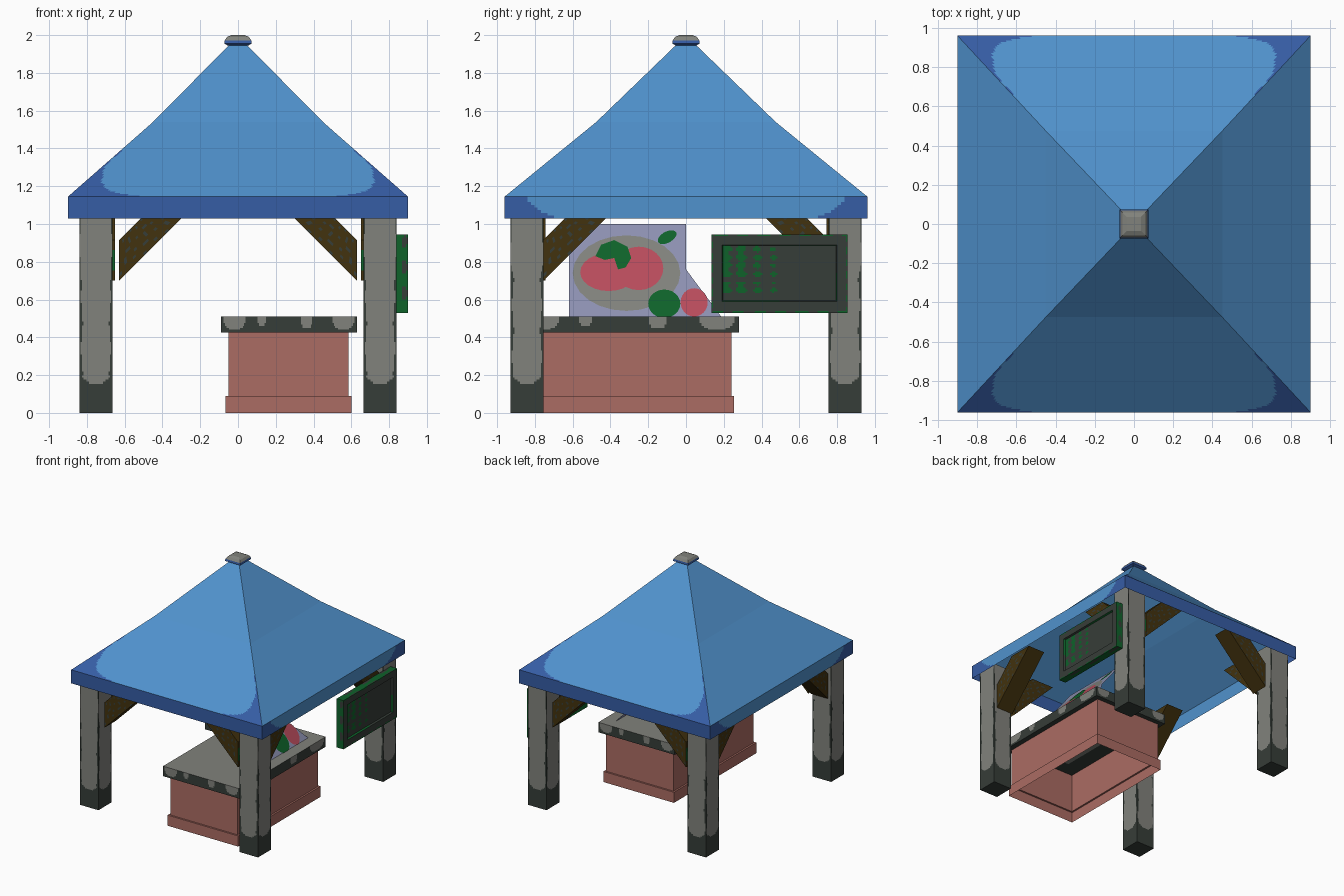
import bpy, bmesh, math
from mathutils import Vector

if "Cube" in bpy.data.objects:
    bpy.data.objects.remove(bpy.data.objects["Cube"])


def material(name, r, g, b):
    lin = [((c / 255 + 0.055) / 1.055) ** 2.4 for c in (r, g, b)]
    m = bpy.data.materials.new(name)
    m.diffuse_color = (*lin, 1)
    m.use_nodes = True
    m.node_tree.nodes["Principled BSDF"].inputs["Base Color"].default_value = m.diffuse_color
    return m


LIGHT_BLUE = material("light blue canvas", 80, 146, 205)
DARK_BLUE = material("dark blue trim", 54, 93, 165)
GRAY = material("light gray", 129, 130, 124)
DARK = material("dark gray", 54, 61, 56)
BROWN = material("dark brown wood", 66, 50, 14)
BRICK = material("brick red", 171, 108, 99)
GREEN = material("leaf green", 14, 98, 42)
RED = material("fruit red", 184, 76, 92)
LILAC = material("pale lilac", 141, 145, 178)


def finish(name, bm, mats):
    bmesh.ops.remove_doubles(bm, verts=bm.verts, dist=0.0001)
    bmesh.ops.recalc_face_normals(bm, faces=bm.faces)
    me = bpy.data.meshes.new(name)
    bm.to_mesh(me)
    bm.free()
    for m in mats:
        me.materials.append(m)
    ob = bpy.data.objects.new(name, me)
    bpy.context.collection.objects.link(ob)
    return ob


def grid(bm, a, b, c, d, nu, nv, rule):
    """Split quad a-b-c-d into cells; rule(u, v, centre) gives the material slot."""
    a, b, c, d = map(Vector, (a, b, c, d))
    at = lambda u, v: a.lerp(b, u).lerp(d.lerp(c, u), v)
    vs = [[bm.verts.new(at(i / nu, j / nv)) for i in range(nu + 1)] for j in range(nv + 1)]
    for j in range(nv):
        for i in range(nu):
            f = bm.faces.new((vs[j][i], vs[j][i + 1], vs[j + 1][i + 1], vs[j + 1][i]))
            u, v = (i + .5) / nu, (j + .5) / nv
            f.material_index = rule(u, v, at(u, v))


def ring(x0, x1, y0, y1, z):
    return [(x0, y0, z), (x1, y0, z), (x1, y1, z), (x0, y1, z)]


def walls(bm, low, high, nu, nv, rule):
    """Four sides between two four-point outlines."""
    for i in range(4):
        j = (i + 1) % 4
        grid(bm, low[i], low[j], high[j], high[i], nu, nv,
             lambda u, v, p, i=i: rule(i, u, v, p))


def cap_face(bm, pts, slot=0):
    bm.faces.new([bm.verts.new(p) for p in pts]).material_index = slot


# Roof: open shell with flared slopes, darker corners and trim
def sym(x, y, z):
    return ring(-x, x, -y, y, z)


def slope_rule(i, u, v, p):
    d = 0.96 - abs(p.y)
    if i % 2 or d > 0.3:
        return 0
    edge = 0.72 - 0.25 * math.exp(-d / 0.02) - 4 * max(0, d - 0.13) ** 2
    return int(abs(p.x) > edge)


def band_rule(i, u, v, p):
    if i % 2 == 0:
        return 1
    return int(abs(p.y) > 0.84 - 0.16 * (1 - v) ** 2)


bm = bmesh.new()
eave, mid, peak = sym(.9, .96, 1.145), sym(.45, .475, 1.54), sym(.04, .045, 1.955)
walls(bm, sym(.9, .96, 1.03), eave, 110, 8, band_rule)
walls(bm, eave, mid, 110, 60, slope_rule)
walls(bm, mid, peak, 1, 1, lambda *a: 0)
finish("canopy_roof", bm, [LIGHT_BLUE, DARK_BLUE])

# Roof cap
bm = bmesh.new()
levels = [(.055, 1.945), (.073, 1.955), (.07, 1.972), (.058, 1.99), (.036, 2.0)]
for k in range(4):
    (h0, z0), (h1, z1) = levels[k], levels[k + 1]
    walls(bm, sym(h0, h0, z0), sym(h1, h1, z1), 1, 1, lambda *a, k=k: int(k < 2))
cap_face(bm, sym(.055, .055, 1.945), 1)
cap_face(bm, sym(.036, .036, 2.0), 0)
finish("roof_cap", bm, [GRAY, DARK_BLUE])


# Posts with dark feet and worn dark edges
def post_rule(i, u, v, p):
    w = abs(2 * u - 1)
    foot = 0.155 + 0.07 * w ** 3
    worn = p.z < 0.70 + 0.05 * math.sin(i * 2)
    return int(p.z < foot or w > (0.84 if worn else 0.95) + 0.05 * math.sin(p.z * 23 + i))


# Braces: brown with gray flecks, green-tinged lower ends
def fleck(u, v, p):
    return int(math.sin(u * 31 + v * 5) * math.sin(v * 17 - u * 8) > .62)


def brace(name, point, t0, t1):
    prof = [(0, .70), (.40, 1.10), (.185, 1.10), (0, .915)]
    sides = [[point(a, t, z) for a, z in prof] for t in (t0, t1)]
    bm = bmesh.new()
    walls(bm, *sides, 8, 1, lambda i, u, v, p: 2 if i == 3 and .2 < u < .8 else 0)
    for s in sides:
        grid(bm, *s, 24, 12, fleck)
    finish(name, bm, [BROWN, DARK, GREEN])


for sx in (-1, 1):
    for sy in (-1, 1):
        tag = ("left", "right")[sx > 0] + "_" + ("front", "back")[sy > 0]
        px, py = sx * .752, sy * .842
        foot = ring(px - .088, px + .088, py - .088, py + .088, 0)
        top = ring(px - .088, px + .088, py - .088, py + .088, 1.1)
        bm = bmesh.new()
        walls(bm, foot, top, 24, 100, post_rule)
        cap_face(bm, foot, 1)
        cap_face(bm, top, 0)
        finish(tag + "_post", bm, [GRAY, DARK])
        brace(tag + "_brace_x", lambda a, t, z: (sx * (.63 - a), sy * t, z), .745, .90)
        brace(tag + "_brace_y", lambda a, t, z: (sx * t, sy * (.755 - a), z), .65, .81)

# Counter: hollow brick body with plinth, open underneath
bm = bmesh.new()
r1 = ring(-.065, .60, -.855, .255, 0)
r2 = ring(-.065, .60, -.855, .255, .09)
r3 = ring(-.05, .585, -.84, .24, .09)
r4 = ring(-.05, .585, -.84, .24, .43)
for lo, hi in ((r1, r2), (r2, r3), (r3, r4)):
    walls(bm, lo, hi, 1, 1, lambda *a: 0)
finish("counter_body", bm, [BRICK])


# Counter slab: pale top, dark rim with pale worn patches
def slab_rule(i, u, v, p):
    for mid, half, h in ((.1, .08, .2), (.30, .03, .35), (.63, .04, .25), (.90, .08, .2)):
        if v > h + .5 * (abs(u - mid) / half) ** 4 and abs(u - mid) < half:
            return 0
    return 1


def under_rule(u, v, p):
    return int(min(u, 1 - u) < .25 or min(v, 1 - v) < .14)


bm = bmesh.new()
lo, hi = ring(-.09, .63, -.88, .28, .425), ring(-.09, .63, -.88, .28, .51)
walls(bm, lo, hi, 100, 10, slab_rule)
grid(bm, *lo, 100, 100, under_rule)
cap_face(bm, hi, 0)
finish("counter_slab", bm, [GRAY, DARK])


# Hanging board: frame with recessed panel and green weathering
def board(x, y0, y1, z0, z1):
    return [(x, y0, z0), (x, y1, z0), (x, y1, z1), (x, y0, z1)]


def side_rule(i, u, v, p):
    return int(math.sin(u * 19 + i) + math.sin(v * 7 + i * 2) > -0.9)


def panel_rule(u, v, p):
    blot = math.sin(u * 44 + .6) + .6 * math.sin(v * 42)
    low = 0 < v - .12 < .22 or v > .42
    return int(low and u < .58 and blot > -.5 + u * 3.2)


bm = bmesh.new()
b0 = board(.836, .135, .855, .53, .945)
b1 = board(.9, .135, .855, .53, .945)
b2 = board(.9, .19, .80, .59, .89)
b3 = board(.885, .195, .795, .595, .885)
walls(bm, b0, b1, 24, 6, side_rule)
walls(bm, b1, b2, 60, 6, lambda i, u, v, p: int(v < .2 and math.sin(u * 40 + i) > -.2))
walls(bm, b2, b3, 8, 1, lambda i, u, v, p: int(u < .5))
grid(bm, *b3, 60, 30, panel_rule)
grid(bm, *b0, 40, 20, lambda u, v, p: int(math.sin(u * 30) + math.sin(v * 15 + u * 9) > -.2))
finish("hanging_board", bm, [DARK, GREEN])


# Picture cards leaning back on the counter: flat layers seen from both sides
LEAN = .775


def card(name, yz, lift, mat):
    bm = bmesh.new()
    for s in ((-1, 1) if lift else (0,)):
        cap_face(bm, [(.53 - LEAN * (z - .51) + s * lift, y, z) for y, z in yz])
    finish(name, bm, [mat])


def oval(cy, cz, ry, rz, tilt=0, n=24):
    out = []
    for k in range(n):
        t = 2 * math.pi * k / n
        a, b = ry * math.cos(t), rz * math.sin(t)
        out.append((cy + a * math.cos(tilt) - b * math.sin(tilt),
                    cz + a * math.sin(tilt) + b * math.cos(tilt)))
    return out


card("picture_card", [(-.62, .505), (0, .505), (0, 1.0), (-.62, 1.0)], 0, LILAC)
card("small_card", [(-.03, .505), (.19, .505), (-.03, .80)], .001, LILAC)
card("plate_shape", oval(-.315, .74, .285, .20), .002, GRAY)
card("fruit_left", oval(-.41, .745, .15, .10), .003, RED)
card("fruit_right", oval(-.25, .765, .13, .115), .004, RED)
card("leaf_crescent", [(-.48, .83), (-.45, .89), (-.38, .915), (-.31, .88), (-.29, .82),
                       (-.32, .77), (-.36, .76), (-.38, .82), (-.43, .81)], .005, GREEN)
card("leaf_small", oval(-.10, .93, .055, .03, .5, 12), .003, GREEN)
card("green_fruit", oval(-.115, .578, .085, .075), .004, GREEN)
card("red_fruit", oval(.043, .585, .072, .075), .003, RED)
